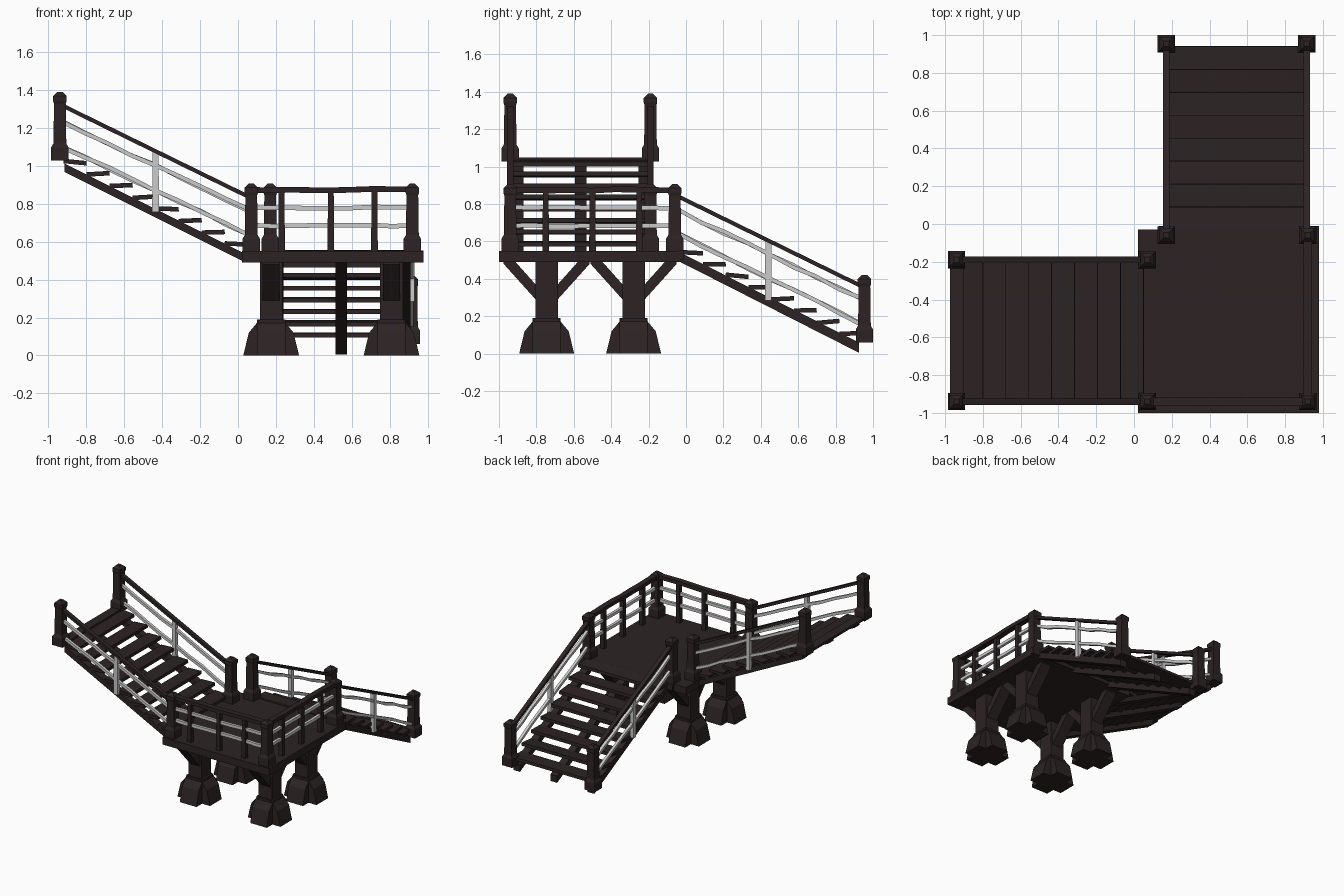
import bpy, bmesh, math, random
from mathutils import Vector

if "Cube" in bpy.data.objects:
    bpy.data.objects.remove(bpy.data.objects["Cube"])
random.seed(4)

def material(name, c):
    m = bpy.data.materials.new(name)
    m.diffuse_color = (*c, 1)
    m.use_nodes = True
    m.node_tree.nodes["Principled BSDF"].inputs["Base Color"].default_value = m.diffuse_color
    return m

WOOD = material("dark wood", (0.026, 0.017, 0.017))
LIGHT = material("pale grey", (0.60, 0.60, 0.60))

def finish(name, bm, mat):
    bmesh.ops.recalc_face_normals(bm, faces=bm.faces)
    me = bpy.data.meshes.new(name)
    bm.to_mesh(me)
    bm.free()
    me.materials.append(mat)
    ob = bpy.data.objects.new(name, me)
    bpy.context.collection.objects.link(ob)
    return ob

def loft(name, rings, mat=WOOD):
    """Skin a list of equal-length point rings and cap both ends."""
    bm = bmesh.new()
    vs = [[bm.verts.new(p) for p in r] for r in rings]
    n = len(vs[0])
    for a, b in zip(vs, vs[1:]):
        for i in range(n):
            bm.faces.new((a[i], a[(i + 1) % n], b[(i + 1) % n], b[i]))
    bm.faces.new(vs[0])
    bm.faces.new(vs[-1])
    return finish(name, bm, mat)

def at(axis, u, v, z):
    # axis 'x': u runs along x, v across in y; axis 'y': the reverse
    return (u, v, z) if axis == 'x' else (v, u, z)

def prism(name, axis, pts, lo, hi, mat=WOOD):
    return loft(name, [[at(axis, u, v, z) for u, z in pts] for v in (lo, hi)], mat)

def box(name, x0, x1, y0, y1, z0, z1, mat=WOOD):
    return prism(name, 'x', [(x0, z0), (x1, z0), (x1, z1), (x0, z1)], y0, y1, mat)

def rail(name, axis, a, b, v, w, h, mat, wob=0.0, n=8):
    """Bar from a=(u,z) to b, slightly wavy like rough timber."""
    rings = []
    for i in range(n + 1):
        t = i / n
        u = a[0] + (b[0] - a[0]) * t
        z = a[1] + (b[1] - a[1]) * t + random.uniform(-wob, wob)
        rings.append([at(axis, u, v + s * w / 2, z + k * h / 2)
                      for s, k in ((-1, -1), (1, -1), (1, 1), (-1, 1))])
    return loft(name, rings, mat)

def post(name, x, y, z):
    """Newel post: wide base block, slim shaft, flared bevelled cap."""
    prof = [(.046, 0), (.046, .07), (.034, .09), (.031, .30),
            (.036, .315), (.036, .34), (.014, .362)]
    loft(name, [[(x + sx * r, y + sy * r, z + h)
                 for sx, sy in ((-1, -1), (1, -1), (1, 1), (-1, 1))] for r, h in prof])

# platform deck and slab
box("platform_slab", .02, .98, -1, -.03, .49, .55)
box("platform_back_edge", .13, .98, -.04, -.01, .50, .553)

# platform posts
for i, (x, y) in enumerate([(.07, -.19), (.07, -.94), (.92, -.94), (.92, -.06), (.17, -.06)]):
    post(f"platform_post_{i}", x, y, .545)

# platform railings on the front and right sides
for nm, ax, a, b, v, mids in (("front", 'x', .07, .92, -.94, (.23, .49, .72)),
                              ("right", 'y', -.94, -.06, .92, (-.75, -.5, -.25))):
    rail(f"{nm}_top_rail", ax, (a, .875), (b, .875), v, .045, .03, WOOD, .004)
    for z in (.78, .685):
        rail(f"{nm}_light_rail", ax, (a, z), (b, z), v, .022, .024, LIGHT, .004)
    for u in mids:
        prism(f"{nm}_baluster", ax, [(u - .018, .55), (u + .018, .55),
              (u + .015, .87), (u - .015, .87)], v - .017, v + .017)

# legs with cross-shaped feet and diagonal braces
foot = [(-.147, 0), (.147, 0), (.118, .12), (.06, .19), (-.06, .19), (-.118, .12)]
for cx in (.175, .81):
    for cy in (-.745, -.28):
        box("leg", cx - .06, cx + .06, cy - .06, cy + .06, .15, .5)
        prism("foot_x", 'x', [(cx + u, z) for u, z in foot], cy - .075, cy + .075)
        prism("foot_y", 'y', [(cy + u, z) for u, z in foot], cx - .075, cx + .075)
        for s in (-1, 1):
            prism("brace", 'y', [(cy + s * u, z) for u, z in
                  ((.05, .28), (.23, .48), (.23, .50), (.175, .50), (.05, .36))],
                  cx - .045, cx + .045)

def stair(name, axis, sgn, foot_u, edges, rails, zs, tread_us, tread_z, end, mid_u):
    """One flight. foot_u/end give the stringer profile; slope is linear."""
    lo, hi = edges
    # three stringers
    for v in (lo + .03, (lo + hi) / 2, hi - .03):
        prism(f"{name}_stringer", axis, end, v - .03, v + .03)
    # rough treads
    for u, z in zip(tread_us, tread_z):
        j = random.uniform(-.006, .006)
        prism(f"{name}_tread", axis, [(u - .062, z - .024 + j), (u + .062, z - .024 - j),
              (u + .060, z - j), (u - .060, z + j)], lo, hi)
    # railings on both sides
    (u0, u1), pairs = zs
    for v in rails:
        for k, (z0, z1) in enumerate(pairs):
            top = k == 0
            rail(f"{name}_{'top' if top else 'light'}_rail", axis, (u0, z0), (u1, z1), v,
                 .034 if top else .022, .024, WOOD if top else LIGHT, 0 if top else .006)
        t = (mid_u - u0) / (u1 - u0)
        zt = pairs[0][0] + (pairs[0][1] - pairs[0][0]) * t
        prism(f"{name}_light_baluster", axis, [(mid_u - .018, zt - .32), (mid_u + .018, zt - .32),
              (mid_u + .016, zt - .005), (mid_u - .016, zt - .005)], v - .016, v + .016, LIGHT)

# upper flight rises toward -x
stair("upper", 'x', -1, .02, (-.93, -.195), (-.94, -.19),
      ((-.93, .06), ((1.32, .835), (1.235, .765), (1.105, .635))),
      [-.86 + .1215 * i for i in range(8)], [1.032 - .0617 * i for i in range(8)],
      [(.03, .495), (-.915, .967), (-.915, 1.012), (.03, .54)], -.435)
box("upper_top_board", -.975, -.90, -.93, -.195, 1.03, 1.05)
for y in (-.94, -.19):
    post("upper_end_post", -.94, y, 1.028)

# lower flight descends toward +y
stair("lower", 'y', 1, -.03, (.18, .91), (.17, .915),
      ((-.04, .94), ((.84, .36), (.765, .29), (.64, .16))),
      [.03 + .1215 * i for i in range(8)], [.552 - .0617 * i for i in range(8)],
      [(-.03, .49), (.925, .005), (.925, .06), (-.03, .54)], .44)
for x in (.17, .915):
    post("lower_end_post", x, .954, .06)
